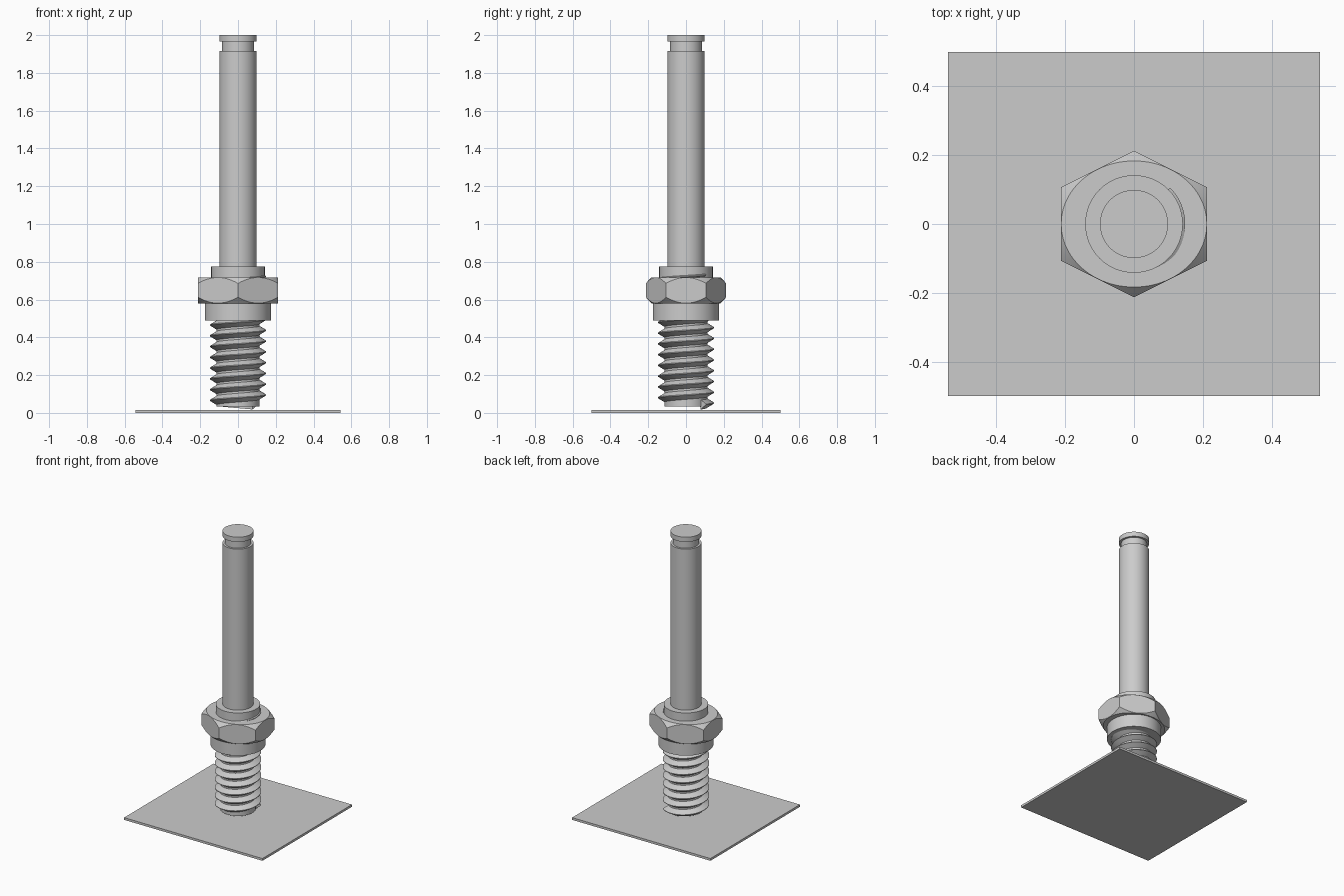
import bpy, bmesh
from math import cos, sin, pi, radians

cube = bpy.data.objects.get("Cube")
if cube:
    bpy.data.objects.remove(cube)

steel = bpy.data.materials.new("grey_steel")
steel.use_nodes = True
GREY = (0.6, 0.6, 0.6, 1)
steel.diffuse_color = GREY
steel.node_tree.nodes["Principled BSDF"].inputs["Base Color"].default_value = GREY

SEGMENTS = 64


def finish(name, bm, smooth=True):
    """Turn a bmesh into a named, coloured and shaded object."""
    bmesh.ops.recalc_face_normals(bm, faces=bm.faces)
    mesh = bpy.data.meshes.new(name)
    bm.to_mesh(mesh)
    bm.free()
    mesh.materials.append(steel)
    obj = bpy.data.objects.new(name, mesh)
    bpy.context.collection.objects.link(obj)
    if smooth:
        bpy.ops.object.select_all(action='DESELECT')
        obj.select_set(True)
        bpy.context.view_layer.objects.active = obj
        bpy.ops.object.shade_smooth_by_angle(angle=radians(25))
    return obj


def loft(name, rings, closed=True):
    """Skin a list of point rings and cap both ends."""
    bm = bmesh.new()
    loops = [[bm.verts.new(p) for p in ring] for ring in rings]
    n = len(loops[0])
    for a, b in zip(loops, loops[1:]):
        for i in range(n):
            j = (i + 1) % n
            bm.faces.new((a[i], a[j], b[j], b[i]))
    bm.faces.new(loops[0])
    bm.faces.new(loops[-1])
    return finish(name, bm)


def ring(radius, z, stretch=1.0):
    """One horizontal ring; radius may be a function of the angle."""
    points = []
    for i in range(SEGMENTS):
        a = 2 * pi * i / SEGMENTS
        points.append((radius * cos(a) * stretch, radius * sin(a), z))
    return points


def turned(name, profile):
    return loft(name, [ring(r, z) for r, z in profile])


# Thin base plate
bm = bmesh.new()
bmesh.ops.create_cube(bm, size=1)
bmesh.ops.scale(bm, vec=(1.083, 1.0, 0.016), verts=bm.verts)
bmesh.ops.translate(bm, vec=(0, 0, 0.008), verts=bm.verts)
finish("base_plate", bm, smooth=False)

# Turned parts, each given as radius and height
turned("threaded_core", [(0.114, 0.034), (0.114, 0.6)])
turned("washer", [(0.176, 0.49), (0.176, 0.58)])
turned("collar", [(0.142, 0.7), (0.142, 0.776)])
turned("shaft", [(0.099, 0.75), (0.099, 1.915), (0.084, 1.915),
                 (0.084, 1.966), (0.099, 1.966), (0.099, 2.0)])

# Hexagonal nut: a conical chamfer meets the flat sides in curved edges
NUT_LOW, NUT_HIGH, CORNER = 0.58, 0.718, 0.213
FLAT = CORNER * cos(pi / 6)
STRETCH = CORNER / FLAT
PER_SIDE = 16


def nut_ring(z, chamfer_sign):
    """Chamfer circle when the sign is 0, otherwise the edge on the sides."""
    points = []
    for i in range(6 * PER_SIDE):
        offset = (i % PER_SIDE) / PER_SIDE * pi / 3 - pi / 6
        a = (i // PER_SIDE) * pi / 3 + offset
        r = FLAT / cos(offset) if chamfer_sign else FLAT - 0.001
        drop = chamfer_sign * (r - FLAT + 0.001) * 1.1
        points.append((r * cos(a) * STRETCH, r * sin(a), z + drop))
    return points


loft("hex_nut", [nut_ring(NUT_LOW, 0), nut_ring(NUT_LOW, 1),
                 nut_ring(NUT_HIGH, -1), nut_ring(NUT_HIGH, 0)])

# Right-handed screw thread swept along a helix
PITCH, TURNS, STEPS = 0.057, 12, 48
section = [(0.108, -0.027), (0.149, -0.002), (0.149, 0.002), (0.108, 0.027)]
sweep = []
for i in range(TURNS * STEPS + 1):
    a = pi / 4 + 2 * pi * i / STEPS
    z = 0.045 + PITCH * i / STEPS
    sweep.append([(r * cos(a), r * sin(a), z + dz) for r, dz in section])
loft("screw_thread", sweep)
